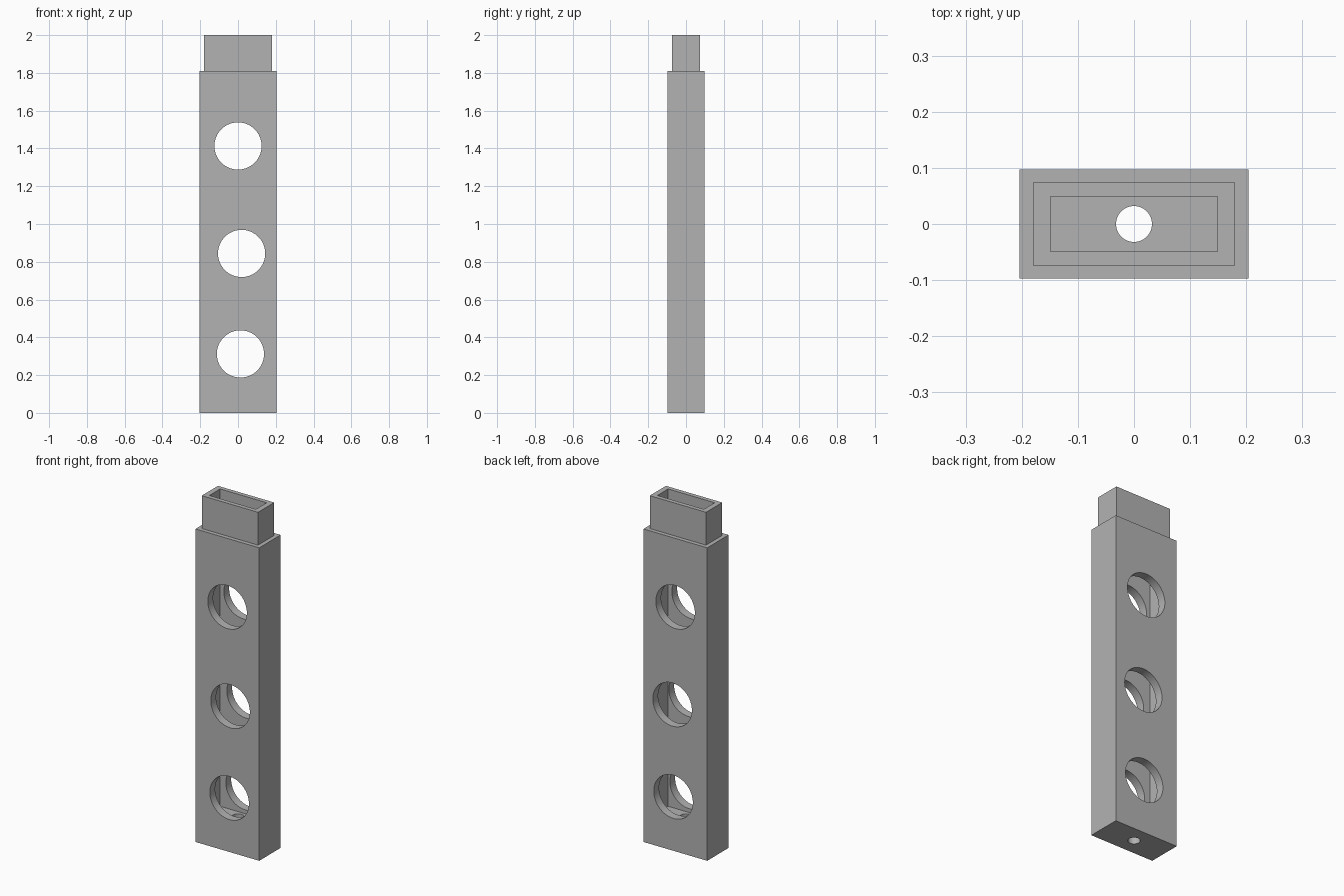
import bpy
import bmesh
import math

if "Cube" in bpy.data.objects:
    bpy.data.objects.remove(bpy.data.objects["Cube"], do_unlink=True)

# Single plain grey
grey = bpy.data.materials.new("plain grey")
grey.use_nodes = True
colour = (0.45, 0.45, 0.45, 1)
grey.diffuse_color = colour
grey.node_tree.nodes["Principled BSDF"].inputs["Base Color"].default_value = colour

# Hollow body: nested rectangular rings (half width, half depth, height)
rings = [
    (0.204, 0.0975, 0.0),    # base
    (0.204, 0.0975, 1.81),   # shoulder, outer edge
    (0.18, 0.074, 1.81),     # shoulder, inner edge
    (0.18, 0.074, 2.0),      # collar rim, outer edge
    (0.149, 0.049, 2.0),     # collar rim, inner edge
    (0.149, 0.049, 0.165),   # cavity floor
]
corners = [(-1, -1), (1, -1), (1, 1), (-1, 1)]
bm = bmesh.new()
loops = [[bm.verts.new((sx * w, sy * d, z)) for sx, sy in corners] for w, d, z in rings]
for low, high in zip(loops, loops[1:]):
    for i in range(4):
        j = (i + 1) % 4
        bm.faces.new((low[i], low[j], high[j], high[i]))
bm.faces.new(loops[0][::-1])
bm.faces.new(loops[-1])
bmesh.ops.recalc_face_normals(bm, faces=bm.faces)
mesh = bpy.data.meshes.new("hollow_body")
bm.to_mesh(mesh)
bm.free()
mesh.materials.append(grey)
body = bpy.data.objects.new("hollow_body", mesh)
bpy.context.collection.objects.link(body)


def drill(name, radius, depth, location, tilt=0.0):
    """Cut a round hole through the body and discard the cutter."""
    bpy.ops.mesh.primitive_cylinder_add(vertices=64, radius=radius, depth=depth,
                                        location=location, rotation=(tilt, 0, 0))
    cutter = bpy.context.object
    cutter.name = name
    cutter.hide_render = True
    cutter.data.materials.append(grey)
    cut = body.modifiers.new(name, "BOOLEAN")
    cut.operation = "DIFFERENCE"
    cut.solver = "EXACT"
    cut.object = cutter
    bpy.context.view_layer.objects.active = body
    bpy.ops.object.modifier_apply(modifier=cut.name)
    bpy.data.objects.remove(cutter, do_unlink=True)


# Three large holes from front to back
for x, z in [(0.013, 0.312), (0.019, 0.844), (0.0, 1.413)]:
    drill("side_hole_cutter", 0.125, 0.5, (x, 0, z), math.pi / 2)

# Small hole through the floor
drill("floor_hole_cutter", 0.032, 0.5, (0, 0, 0.1))

# Round hole walls, crisp edges elsewhere
bpy.ops.object.select_all(action="DESELECT")
body.select_set(True)
bpy.context.view_layer.objects.active = body
bpy.ops.object.shade_smooth_by_angle(angle=math.radians(30))
